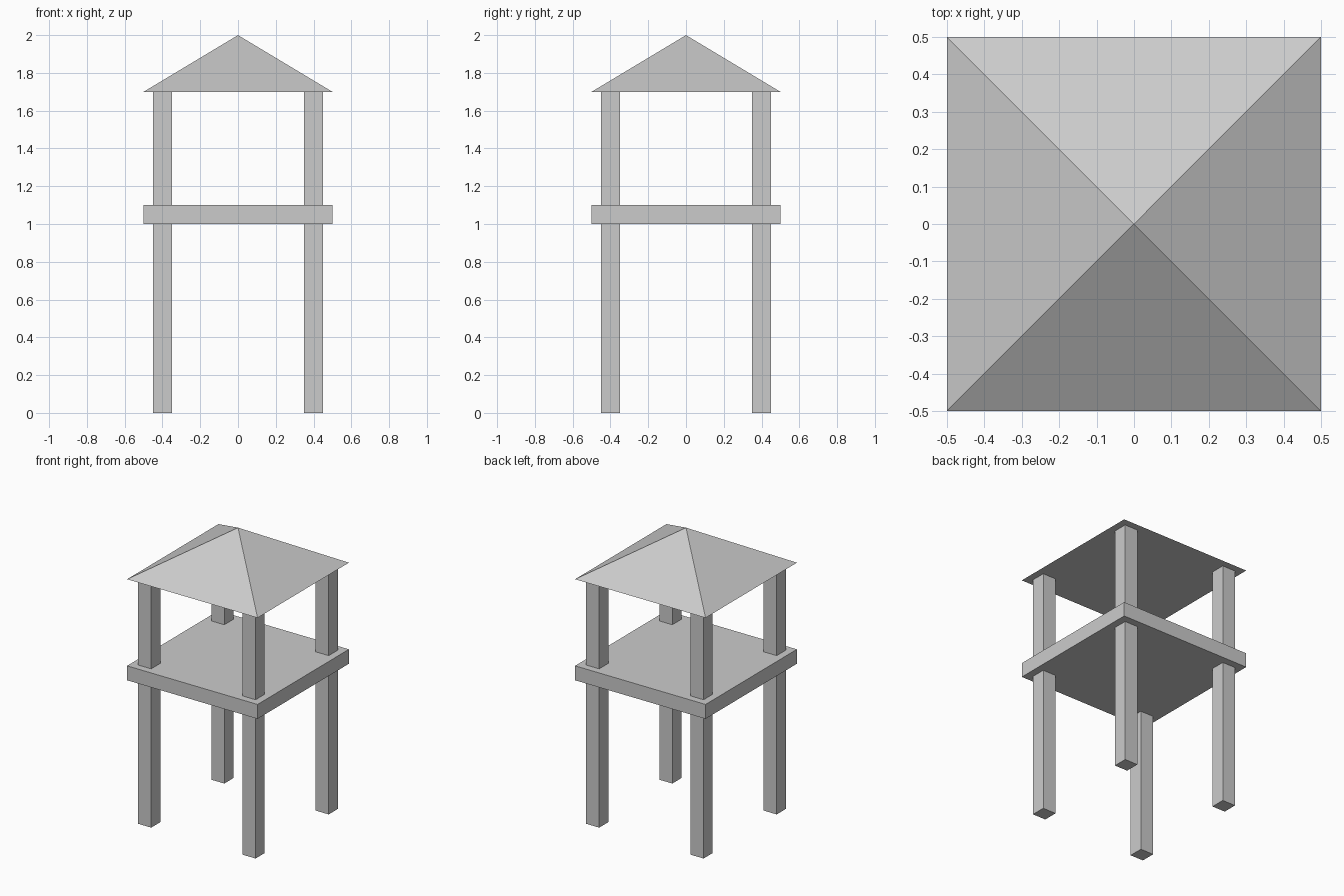
import bpy
from math import pi, sqrt

if "Cube" in bpy.data.objects:
    bpy.data.objects.remove(bpy.data.objects["Cube"])


def box(name, x, y, z0, z1, width):
    """Square-section block standing between heights z0 and z1."""
    bpy.ops.mesh.primitive_cube_add(size=1, location=(x, y, (z0 + z1) / 2))
    obj = bpy.context.object
    obj.name = name
    obj.scale = (width, width, z1 - z0)
    bpy.ops.object.transform_apply(location=False, rotation=False, scale=True)
    return obj


# Four corner posts, from the ground up to the eaves
for side_y, y in (("front", -0.4), ("back", 0.4)):
    for side_x, x in (("left", -0.4), ("right", 0.4)):
        box(f"{side_y}_{side_x}_post", x, y, 0, 1.7, 0.1)

# Raised floor platform
box("platform", 0, 0, 1.0, 1.1, 1.0)

# Pyramid roof with a flat underside
bpy.ops.mesh.primitive_cone_add(vertices=4, radius1=sqrt(0.5), radius2=0,
                                depth=0.3, location=(0, 0, 1.85),
                                rotation=(0, 0, pi / 4))
roof = bpy.context.object
roof.name = "roof"
bpy.ops.object.transform_apply(location=False, rotation=True, scale=False)
